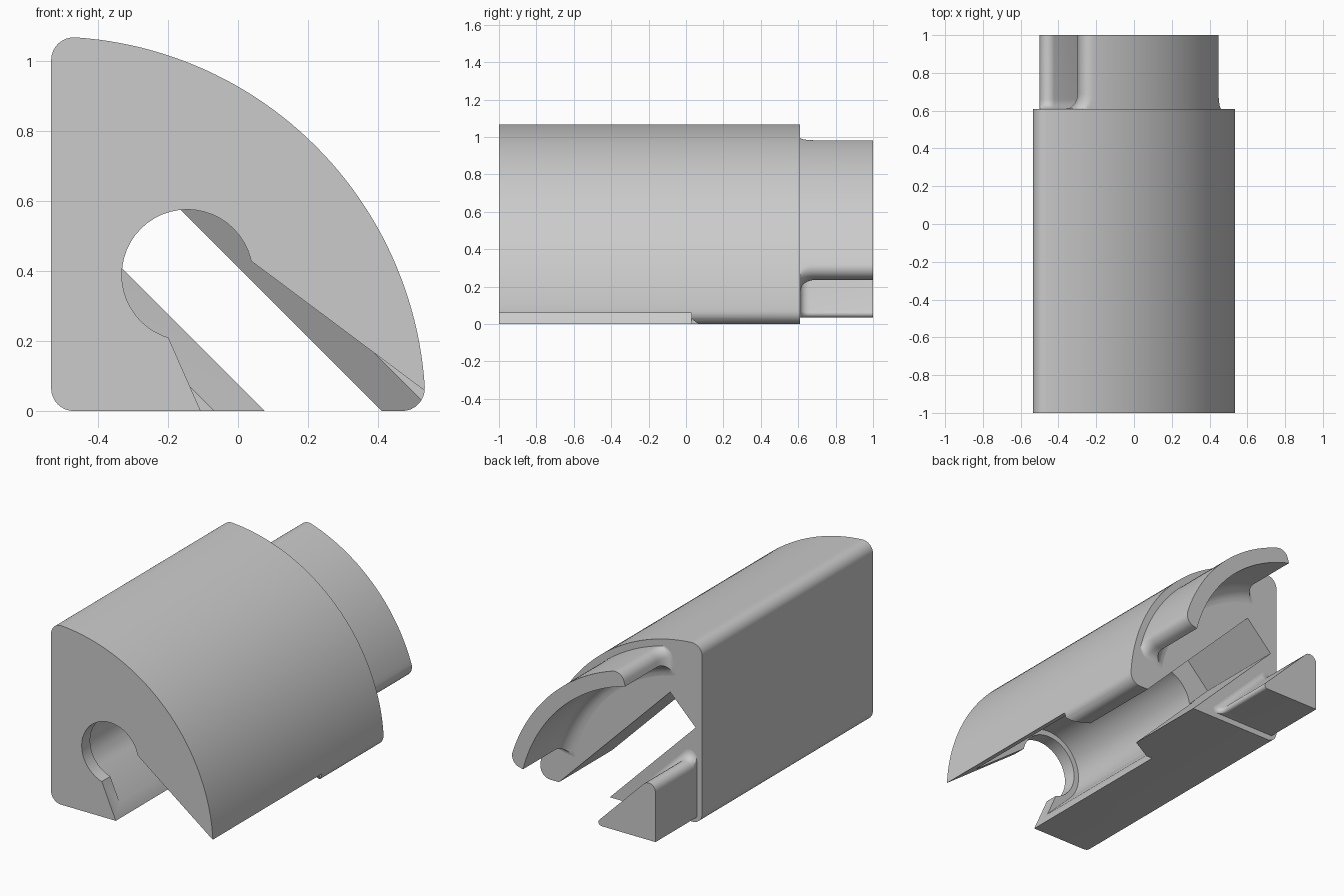
import bpy, bmesh, math
from mathutils import Vector

cube = bpy.data.objects.get("Cube")
if cube:
    bpy.data.objects.remove(cube)

grey = bpy.data.materials.new("plain grey")
grey.use_nodes = True
grey.diffuse_color = (0.6, 0.6, 0.6, 1)
grey.node_tree.nodes["Principled BSDF"].inputs["Base Color"].default_value = grey.diffuse_color

# Sections are drawn from the corner of the quarter round
HALF = 0.534
R = 1.07
FRONT, SHOULDER, BACK = -1.0, 0.61, 1.0


def arc(cx, cz, r, a, b, n):
    return [(cx + r * math.cos(a + (b - a) * i / n),
             cz + r * math.sin(a + (b - a) * i / n)) for i in range(n + 1)]


def diagonal(u, v):
    """u runs along the 45 degree diagonal, v across it towards the opening."""
    return ((u + v) * math.sqrt(0.5), (u - v) * math.sqrt(0.5))


def loft(name, sections):
    """Join (y, outline) sections of equal point count into a closed solid."""
    bm = bmesh.new()
    rings = [[bm.verts.new((x - HALF, y, z)) for x, z in pts] for y, pts in sections]
    n = len(rings[0])
    for a, b in zip(rings, rings[1:]):
        for i in range(n):
            j = (i + 1) % n
            bm.faces.new((a[i], a[j], b[j], b[i]))
    bm.faces.new(rings[0])
    bm.faces.new(rings[-1])
    bmesh.ops.recalc_face_normals(bm, faces=bm.faces)
    mesh = bpy.data.meshes.new(name)
    bm.to_mesh(mesh)
    bm.free()
    mesh.materials.append(grey)
    obj = bpy.data.objects.new(name, mesh)
    bpy.context.collection.objects.link(obj)
    return obj


def activate(obj):
    bpy.ops.object.select_all(action='DESELECT')
    obj.select_set(True)
    bpy.context.view_layer.objects.active = obj


def cut(target, cutter):
    cutter.hide_render = True
    mod = target.modifiers.new("cut", 'BOOLEAN')
    mod.operation = 'DIFFERENCE'
    mod.solver = 'EXACT'
    mod.object = cutter
    activate(target)
    bpy.ops.object.modifier_apply(modifier=mod.name)
    bpy.data.objects.remove(cutter)


def round_corners(points, radii, n=6):
    out = []
    for i, r in enumerate(radii):
        p = Vector(points[i])
        a = (Vector(points[i - 1]) - p).normalized()
        b = (Vector(points[(i + 1) % len(points)]) - p).normalized()
        if r == 0:
            out.append(tuple(p))
            continue
        half = a.angle(b) / 2
        mid = p + (a + b).normalized() * r / math.sin(half)
        s = p + a * r / math.tan(half) - mid
        e = p + b * r / math.tan(half) - mid
        start = math.atan2(s.y, s.x)
        turn = math.remainder(math.atan2(e.y, e.x) - start, math.tau)
        out += arc(mid.x, mid.y, r, start, start + turn, n)
    return out


# Main body: quarter round with softened corners
f = 0.065
c = math.sqrt((R - f) ** 2 - f ** 2)
t = math.atan2(f, c)
q = math.pi / 2
outline = (arc(f, f, f, 2 * q, 3 * q, 8) + arc(c, f, f, -q, t, 8)
           + arc(0, 0, R, t, q - t, 48)[1:-1] + arc(f, c, f, q - t, 2 * q, 8))
body = loft("body", [(FRONT, outline), (SHOULDER, outline)])

# Round bore through the front lip
MID = 0.55
cx, cz = diagonal(MID, 0)
bore = arc(cx, cz, 0.187, 0, 4 * q, 48)[:-1]
cut(body, loft("bore_cutter", [(FRONT - 0.1, bore), (-0.9, bore)]))

# Wider chamber behind the lip, narrowing towards the back
CHAMBER, SLOT, STEP = 0.22, 0.1185, 0.03


def chamber_section(h, n=32):
    us = [h * math.sin(q * (2 * i / n - 1)) for i in range(n + 1)]
    pts = [diagonal(MID + u, -math.sqrt(max(CHAMBER ** 2 - u * u, 0))) for u in us]
    return pts + [diagonal(MID + h, 1), diagonal(MID - h, 1)]


cut(body, loft("chamber_cutter", [(-0.92, chamber_section(CHAMBER)),
                                  (STEP, chamber_section(CHAMBER)),
                                  (STEP + 0.08, chamber_section(SLOT - 0.001))]))

# Flared mouth below the bore
mouth = [(cx, cz), (0.57, 0.43), (1.235, -0.067), (0.457, -0.067), (0.335, 0.21)]
cut(body, loft("mouth_cutter", [(FRONT - 0.1, mouth), (STEP - 0.001, mouth)]))

# Straight slot through the rear half
slot = [diagonal(MID + s * SLOT, v) for s, v in ((-1, -0.37), (1, -0.37), (1, 1), (-1, 1))]
cut(body, loft("slot_cutter", [(0.06, slot), (SHOULDER + 0.1, slot)]))


# Curved rear tongue, flaring into the shoulder
def tongue_section(flare):
    r, inner, f = 1.03, 0.94 - flare, 0.06
    a = math.radians(14.5) - 0.6 * flare
    off = math.asin(f / (r - f))
    low, high = a + off, q - a - off
    k = r - f
    return (arc(k * math.cos(low), k * math.sin(low), f, a - q, low, 8)
            + arc(0, 0, r, low, high, 40)[1:-1]
            + arc(k * math.cos(high), k * math.sin(high), f, high, 2 * q - a, 8)
            + arc(0, 0, inner, q - a, a, 40))


# Rear wedge beside the flat wall
def wedge_section(flare):
    edge, reach = 0.035, 0.475 + flare
    return round_corners([(edge, edge), (reach - edge, edge), (edge, reach - edge)],
                         [0, 0.02, 0.045])


def filleted(name, section, size, steps=6):
    levels = [(SHOULDER - 0.01, section(size))]
    for i in range(steps + 1):
        a = q * i / steps
        levels.append((SHOULDER + size * (1 - math.cos(a)), section(size * (1 - math.sin(a)))))
    return loft(name, levels + [(BACK, section(0))])


tongue = filleted("rear_tongue", tongue_section, 0.08)
wedge = filleted("rear_wedge", wedge_section, 0.05)

for part in (body, tongue, wedge):
    activate(part)
    bpy.ops.object.shade_smooth_by_angle(angle=math.radians(25))
